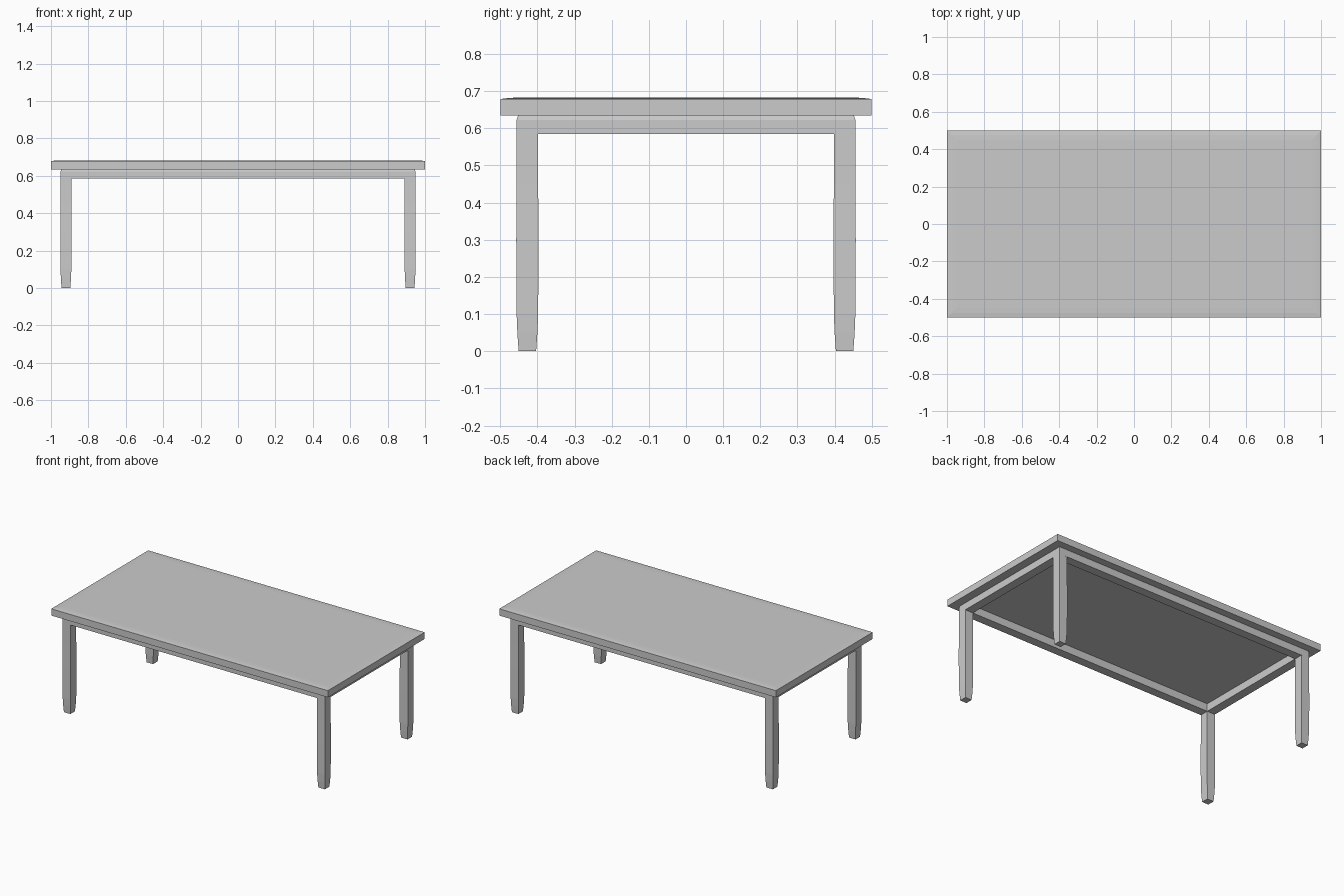
import bpy

if "Cube" in bpy.data.objects:
    bpy.data.objects.remove(bpy.data.objects["Cube"])

CX, CY = 0.92, 0.427   # leg centres


def mesh_object(name, verts, faces):
    mesh = bpy.data.meshes.new(name)
    mesh.from_pydata(verts, [], faces)
    obj = bpy.data.objects.new(name, mesh)
    bpy.context.collection.objects.link(obj)
    return obj


def loft(name, sections, cx=0, cy=0, closed=False):
    """Join rectangular sections (z, half x, half y), capped or looped into a frame."""
    verts = [(cx + sx * hx, cy + sy * hy, z) for z, hx, hy in sections
             for sx, sy in ((-1, -1), (1, -1), (1, 1), (-1, 1))]
    n = len(sections)
    faces = []
    for i in range(n if closed else n - 1):
        a, b = 4 * i, 4 * ((i + 1) % n)
        for k in range(4):
            m = (k + 1) % 4
            faces.append((a + k, a + m, b + m, b + k))
    if not closed:
        faces += [(3, 2, 1, 0), tuple(range(4 * n - 4, 4 * n))]
    return mesh_object(name, verts, faces)


# Tabletop with a very slightly crowned upper edge
loft("tabletop", [(0.635, 1.0, 0.5), (0.679, 1.0, 0.5),
                  (0.682, 0.975, 0.475), (0.683, 0.95, 0.45)])

# Apron frame: cross-section swept round the rectangle, eased at the top
profile = [(0.585, 0.029), (0.622, 0.029), (0.635, 0.025),
           (0.635, -0.029), (0.585, -0.029)]
loft("apron_frame", [(z, CX + d, CY + d) for z, d in profile], closed=True)

# Four legs with tapered feet
leg = [(0, 0.0235), (0.05, 0.027), (0.1, 0.029), (0.3, 0.030),
       (0.45, 0.029), (0.586, 0.0288)]
for side, sx in (("left", -1), ("right", 1)):
    for end, sy in (("front", -1), ("back", 1)):
        loft(f"{end}_{side}_leg", [(z, h, h) for z, h in leg], sx * CX, sy * CY)
